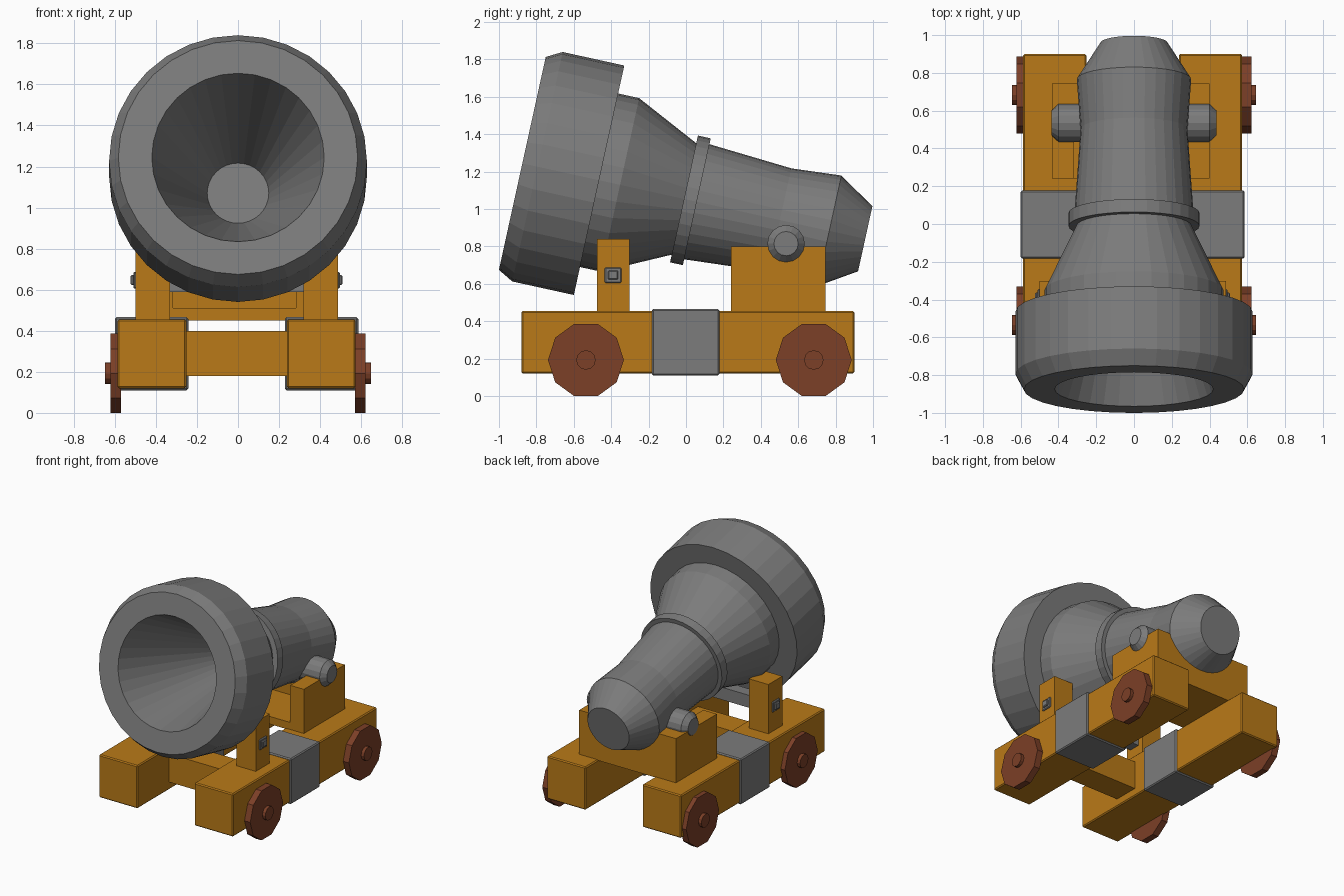
import bpy, bmesh
from math import cos, sin, pi, radians
from mathutils import Matrix, Vector

if "Cube" in bpy.data.objects:
    bpy.data.objects.remove(bpy.data.objects["Cube"])

CX = -0.007  # carriage centre in x


def material(name, rgb):
    m = bpy.data.materials.new(name)
    m.diffuse_color = (*rgb, 1)
    m.use_nodes = True
    m.node_tree.nodes["Principled BSDF"].inputs["Base Color"].default_value = m.diffuse_color
    return m


WOOD = material("wood", (0.49, 0.195, 0.009))
RED_WOOD = material("wheel_wood", (0.2, 0.05, 0.02))
IRON = material("iron", (0.2, 0.2, 0.2))


def finish(name, bm, mat):
    bmesh.ops.recalc_face_normals(bm, faces=bm.faces)
    me = bpy.data.meshes.new(name)
    bm.to_mesh(me)
    bm.free()
    ob = bpy.data.objects.new(name, me)
    bpy.context.collection.objects.link(ob)
    me.materials.append(mat)
    return ob


def box(name, x, y, z, mat, bevel=0.0, segments=1):
    """Box from (min, max) ranges, with an optional bevel."""
    bm = bmesh.new()
    size = [b - a for a, b in (x, y, z)]
    mid = [(a + b) / 2 for a, b in (x, y, z)]
    bmesh.ops.create_cube(bm, size=1, matrix=Matrix.Translation(mid) @ Matrix.Diagonal((*size, 1)))
    ob = finish(name, bm, mat)
    if bevel:
        mod = ob.modifiers.new("bevel", "BEVEL")
        mod.width, mod.segments = bevel, segments
    return ob


def lathe(name, profile, sides, matrix, mat):
    """Revolve (distance, radius) points about local y and cap both ends."""
    bm = bmesh.new()
    rings = [[bm.verts.new(matrix @ Vector((r * cos(2 * pi * i / sides), s, r * sin(2 * pi * i / sides))))
              for i in range(sides)] for s, r in profile]
    for a, b in zip(rings, rings[1:]):
        for i in range(sides):
            j = (i + 1) % sides
            bm.faces.new((a[i], a[j], b[j], b[i]))
    bm.faces.new(rings[0])
    bm.faces.new(rings[-1])
    return finish(name, bm, mat)


def span(side, a, b):
    """x range mirrored about the carriage centre."""
    return tuple(sorted((CX + side * a, CX + side * b)))


# Barrel with flared bore, muzzle rim, and rounded breech
tilt = Matrix.Translation((0, -0.875, 1.244)) @ Matrix.Rotation(radians(-12.4), 4, "X")
lathe("barrel", [(0.81, 0.15), (0, 0.42), (0, 0.583), (0.083, 0.628), (0.42, 0.628), (0.42, 0.475),
                 (0.535, 0.475), (0.885, 0.305), (0.955, 0.315), (1.41, 0.283), (1.68, 0.303),
                 (1.877, 0.178)], 32, tilt, IRON)
lathe("barrel_ring", [(0.885, 0.29), (0.885, 0.347), (0.955, 0.347), (0.955, 0.29)], 32, tilt, IRON)

# Trunnion through the breech
lathe("trunnion", [(-0.438, 0.065), (-0.40, 0.1), (0.40, 0.1), (0.438, 0.065)], 16,
      Matrix.Translation((0, 0.535, 0.815)) @ Matrix.Rotation(-pi / 2, 4, "Z"), IRON)

# Carriage sides, bands, posts, bolts and wheels
for side, label in ((1, "right"), (-1, "left")):
    box(label + "_beam", span(side, 0.245, 0.58), (-0.88, 0.90), (0.12, 0.455), WOOD, 0.008)
    box(label + "_band", span(side, 0.235, 0.593), (-0.183, 0.178), (0.11, 0.466), IRON, 0.008)
    box(label + "_post", span(side, 0.325, 0.493), (-0.475, -0.303), (0.45, 0.84), WOOD)
    box(label + "_bolt_plate", span(side, 0.48, 0.503), (-0.435, -0.345), (0.605, 0.687), IRON, 0.006)
    box(label + "_bolt_head", span(side, 0.49, 0.516), (-0.417, -0.363), (0.622, 0.672), IRON, 0.006)
    for y, end in ((-0.535, "front"), (0.683, "rear")):
        place = Matrix.Translation((0, y, 0.193)) @ Matrix.Rotation(-side * pi / 2, 4, "Z")
        lathe(f"{end}_{label}_wheel", [(0.57, 0.203), (0.622, 0.203)], 10, place, RED_WOOD)
        lathe(f"{end}_{label}_hub", [(0.60, 0.052), (0.647, 0.052)], 12, place, RED_WOOD)

# Bar between the posts and the cross beam below it
box("post_bar", (CX - 0.34, CX + 0.34), (-0.435, -0.345), (0.59, 0.687), IRON)
box("cross_beam", (CX - 0.26, CX + 0.26), (-0.49, -0.29), (0.18, 0.40), WOOD)

# Breech cradle: two cheeks, floor and back wall
BX = -0.017
for side, label in ((1, "right"), (-1, "left")):
    x = sorted((BX + side * 0.30, BX + side * 0.418))
    box(label + "_cradle_cheek", x, (0.24, 0.745), (0.45, 0.80), WOOD)
box("cradle_floor", (BX - 0.30, BX + 0.33), (0.24, 0.745), (0.45, 0.51), WOOD)
box("cradle_back", (BX - 0.30, BX + 0.30), (0.62, 0.745), (0.51, 0.80), WOOD)
